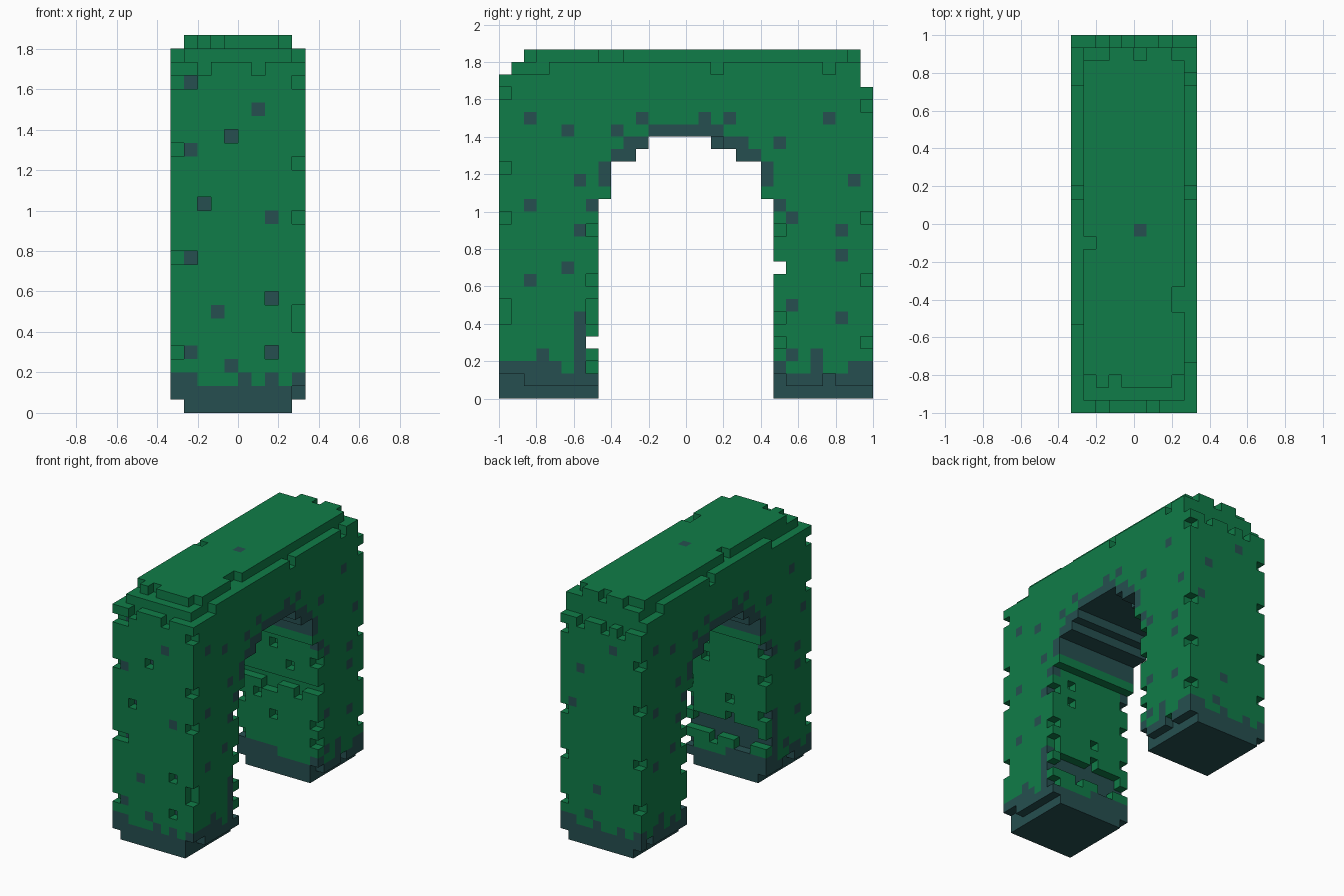
import bpy
import random

random.seed(4)
cube = bpy.data.objects.get("Cube")
if cube:
    bpy.data.objects.remove(cube, do_unlink=True)

# Block grid: width, length, height, and block size
WIDE, LONG, HIGH = 10, 30, 28
UNIT = 2 / LONG
RIGHT, BACK, TOP = WIDE - 1, LONG - 1, HIGH - 1
INNER_FRONT, INNER_BACK = 7, 22


def make_material(name, rgb):
    mat = bpy.data.materials.new(name)
    mat.use_nodes = True
    color = (*rgb, 1)
    mat.diffuse_color = color
    mat.node_tree.nodes["Principled BSDF"].inputs["Base Color"].default_value = color
    return mat


green = make_material("moss_green", (0.005, 0.202, 0.065))
slate = make_material("dark_slate", (0.019, 0.078, 0.080))


def in_opening(y, z):
    """Stepped archway through the full width."""
    if z < 16:
        return 8 <= y <= 21
    if z < 19:
        return 9 <= y <= 20
    if z == 19:
        return 11 <= y <= 18
    return z == 20 and 12 <= y <= 17


# Solid body with the archway left open
cells = {(x, y, z) for x in range(WIDE) for y in range(LONG) for z in range(HIGH)
         if not in_opening(y, z)}
cells |= {(x, 17, 20) for x in range(2, 7)}


def carve(xs, ys, zs):
    for x in xs:
        for y in ys:
            for z in zs:
                cells.discard((x, y, z))


all_x, all_y = range(WIDE), range(LONG)

# Stepped top slab and its ragged rim
carve(all_x, [0, 1, BACK], [TOP])
carve([0, RIGHT], all_y, [TOP])
carve(all_x, [0, BACK], [TOP - 1])
carve(all_x, [BACK], [TOP - 2])
carve([1, 3, 8], [2], [TOP])
carve([1, 2, 5, 8], [BACK - 1], [TOP])
carve([1], [13], [TOP])
carve([8], [8, 9], [TOP])
carve([RIGHT], [0, 1, 2, 3, 17, 26], [TOP - 1])
carve([0], [*range(7), 17, 26, 27, 28], [TOP - 1])
carve([2, 6], [0], [TOP - 2])
carve([2, 4, 7], [BACK], [TOP - 3])

# Feet inset at the bottom
carve([0, RIGHT], all_y, [0])
carve([RIGHT], [0, 1, 22, 26], [1])
carve([0], [3, 4, 28], [1])

# Chipped vertical corners
carve([0], [0], [4, 11, 19, 24])
carve([RIGHT], [0], [6, 7, 14, 18, 24])
carve([0], [BACK], [5, 10, 16, 21])
carve([RIGHT], [BACK], [4, 9, 14, 23])
carve([RIGHT], [INNER_FRONT], [2, 6, 7, 9, 13])
carve([RIGHT], [INNER_BACK], [4, 6, 13])
carve([0], [INNER_FRONT], [7, 11, 14])
carve([0], [INNER_BACK], [3, 7, 12])

# Grooves across the inner walls
carve(all_x, [INNER_FRONT], [4])
carve(range(1, RIGHT), [INNER_FRONT], [5])
carve([2, 3, 6], [INNER_FRONT], [3])
carve(all_x, [INNER_BACK], [10])
carve([3, 4, 7], [INNER_BACK], [9])

# Dark blocks: foot band, arch lining, groove back, scattered spots
side_spots = [(2, 22), (2, 15), (2, 9), (5, 21), (5, 10), (6, 17), (6, 13),
              (7, 15), (9, 21), (10, 20), (11, 22), (16, 22), (18, 22),
              (19, 20), (22, 20), (26, 22), (28, 17), (27, 13), (27, 11),
              (27, 6), (23, 14), (22, 15), (23, 7), (3, 3), (23, 3), (25, 3)]
front_spots = [(1, 24), (6, 22), (4, 20), (1, 19), (2, 15), (7, 14),
               (1, 11), (3, 7), (7, 8), (1, 4), (7, 4), (4, 3)]
back_spots = [(8, 15), (3, 22), (5, 6), (7, 19), (6, 3)]
dark = {(5, 14, TOP)}
dark |= {(RIGHT, y, z) for y, z in side_spots}
dark |= {(0, BACK - y, z) for y, z in side_spots}
dark |= {(x, 0, z) for x, z in front_spots}
dark |= {(x, BACK, z) for x, z in back_spots}
dark |= {(x, 0, 2) for x in (1, 5, 7, RIGHT)}
dark |= {(x, BACK, 2) for x in (0, 2, 5, 8)}
dark |= {(RIGHT, y, 2) for y in (0, 1, 2, 3, 4, 6, 22, 25, 28, 29)}
dark |= {(0, y, 2) for y in (0, 2, 3, 6, 7, 22, 24, 26, 27)}
dark |= {(x, INNER_FRONT - 1, z) for x in all_x for z in range(2, 7)}
for wall in (INNER_FRONT, INNER_BACK):
    dark |= {(x, wall, 2) for x in all_x if random.random() < 0.4}


def is_dark(cell):
    x, y, z = cell
    if z < 2 or cell in dark:
        return True
    lining = in_opening(y - 1, z) or in_opening(y + 1, z) or in_opening(y, z - 1)
    return z > 16 and lining


# Shallow pits in the front and inner walls, dark behind the front ones
for x, z in front_spots[::2]:
    carve([x], [0], [z])
    dark.add((x, 1, z))
for wall in (INNER_FRONT, INNER_BACK):
    for z in (6, 8, 12, 14):
        carve([random.randint(2, 7)], [wall], [z])

# Face corners for each direction, wound outward
FACES = {}
for axis in range(3):
    for sign in (0, 1):
        loop = [(0, 0), (1, 0), (1, 1), (0, 1)]
        corners = []
        for u, v in (loop if sign else loop[::-1]):
            c = [0, 0, 0]
            c[axis], c[(axis + 1) % 3], c[(axis + 2) % 3] = sign, u, v
            corners.append(tuple(c))
        step = [0, 0, 0]
        step[axis] = 1 if sign else -1
        FACES[tuple(step)] = corners


def build_part(name, belongs):
    """Make one mesh from the exposed faces of the blocks in a part."""
    index, verts, faces, shades = {}, [], [], []
    for cell in sorted(cells):
        if not belongs(cell):
            continue
        for step, corners in FACES.items():
            if tuple(a + b for a, b in zip(cell, step)) in cells:
                continue
            face = []
            for corner in corners:
                p = tuple(a + b for a, b in zip(cell, corner))
                if p not in index:
                    index[p] = len(verts)
                    verts.append(((p[0] - WIDE / 2) * UNIT,
                                  (p[1] - LONG / 2) * UNIT, p[2] * UNIT))
                face.append(index[p])
            faces.append(face)
            shades.append(int(is_dark(cell)))
    mesh = bpy.data.meshes.new(name)
    mesh.from_pydata(verts, [], faces)
    mesh.materials.append(green)
    mesh.materials.append(slate)
    mesh.polygons.foreach_set("material_index", shades)
    mesh.update()
    bpy.context.collection.objects.link(bpy.data.objects.new(name, mesh))


SPRING = 16
build_part("front_pillar", lambda c: c[2] < SPRING and c[1] < LONG / 2)
build_part("back_pillar", lambda c: c[2] < SPRING and c[1] > LONG / 2)
build_part("arch_span", lambda c: SPRING <= c[2] < TOP - 1)
build_part("top_slab", lambda c: c[2] >= TOP - 1)
